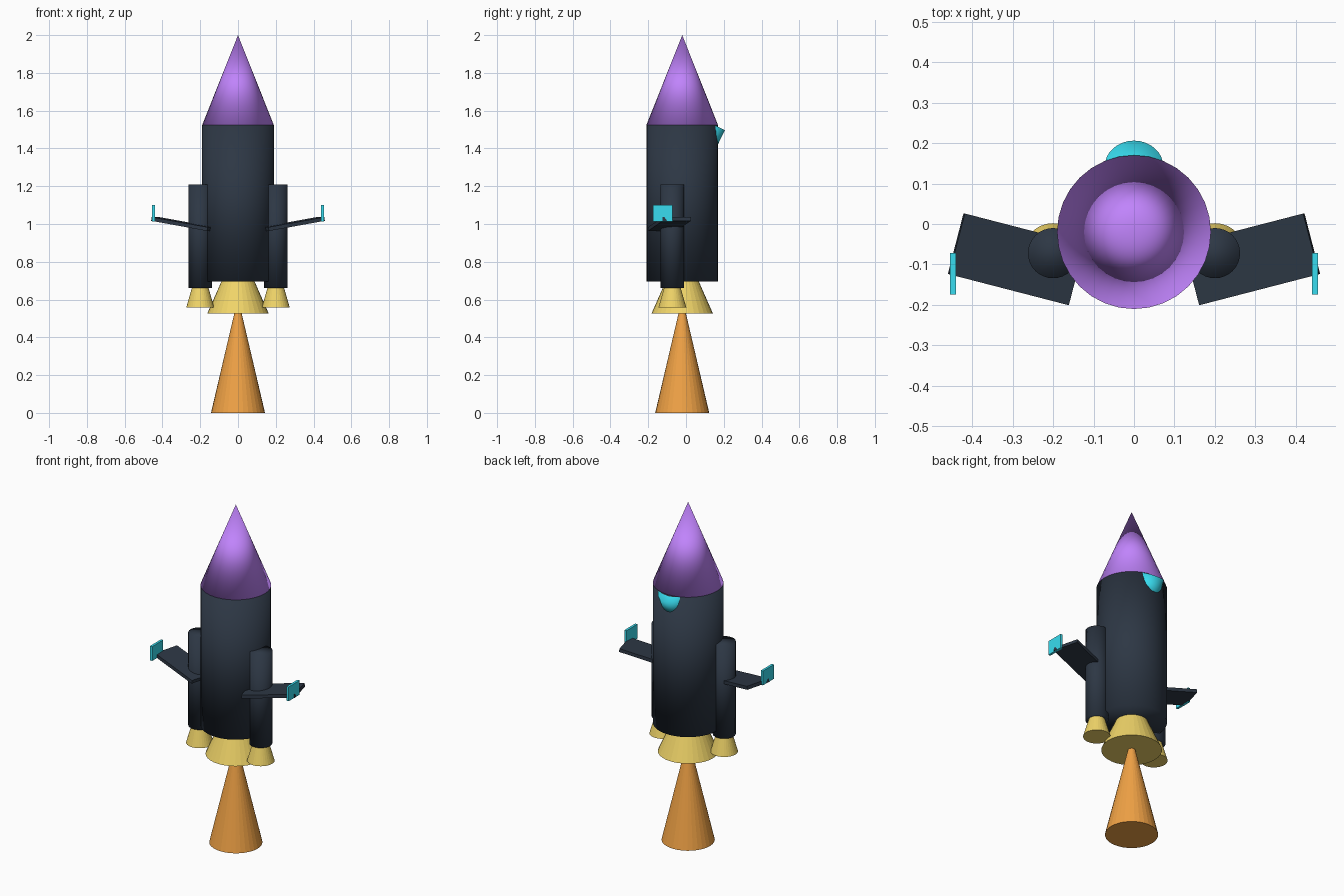
import bpy
from math import radians, sin, cos

if "Cube" in bpy.data.objects:
    bpy.data.objects.remove(bpy.data.objects["Cube"])


def material(name, rgb):
    m = bpy.data.materials.new(name)
    m.diffuse_color = (*rgb, 1)
    m.use_nodes = True
    m.node_tree.nodes["Principled BSDF"].inputs["Base Color"].default_value = m.diffuse_color
    return m


HULL = material("dark_hull", (0.026, 0.038, 0.058))
PURPLE = material("purple", (0.53, 0.23, 0.97))
GOLD = material("gold", (0.87, 0.66, 0.14))
ORANGE = material("orange", (0.87, 0.36, 0.06))
CYAN = material("cyan", (0.04, 0.72, 0.87))
CY = -0.02  # y of the main axis


def finish(name, mat, smooth):
    ob = bpy.context.object
    ob.name = name
    ob.data.materials.append(mat)
    if smooth:
        bpy.ops.object.shade_smooth()
    return ob


def frustum(name, x, y, z0, z1, r0, r1, mat, smooth=False):
    """Upright round part from z0 (radius r0) to z1 (radius r1)."""
    bpy.ops.mesh.primitive_cone_add(vertices=32, radius1=r0, radius2=r1,
                                    depth=z1 - z0, location=(x, y, (z0 + z1) / 2))
    return finish(name, mat, smooth)


def box(name, loc, size, rot, mat):
    bpy.ops.mesh.primitive_cube_add(size=1, location=loc, rotation=rot)
    bpy.context.object.scale = size
    return finish(name, mat, False)


# Main stack: fuselage, nose, nozzle and exhaust flame
frustum("fuselage", 0, CY, 0.695, 1.523, 0.19, 0.19, HULL, True)
frustum("nose_cone", 0, CY, 1.523, 2.0, 0.19, 0, PURPLE, True)
frustum("main_nozzle", 0, CY, 0.525, 0.70, 0.163, 0.086, GOLD)
frustum("flame", 0, CY, 0, 0.61, 0.143, 0, ORANGE)

# Window: short tilted cylinder emerging from the back of the fuselage
tilt, r, d = radians(26), 0.073, 0.12
cy = 0.206 - r * cos(tilt) - d / 2 * sin(tilt)
cz = 1.497 + r * sin(tilt) - d / 2 * cos(tilt)
bpy.ops.mesh.primitive_cylinder_add(vertices=32, radius=r, depth=d,
                                    location=(0, cy, cz), rotation=(-tilt, 0, 0))
finish("window", CYAN, True)

# Paired side parts
for side, s in (("left", -1), ("right", 1)):
    frustum(side + "_booster", s * 0.2, -0.072, 0.66, 1.21, 0.062, 0.062, HULL, True)
    frustum(side + "_booster_nozzle", s * 0.2, -0.072, 0.557, 0.665, 0.074, 0.043, GOLD)
    # Swept wing with upward slant
    box(side + "_wing", (s * 0.291, -0.087, 1.0), (0.31, 0.155, 0.02),
        (0, radians(-10 * s), radians(14.5 * s)), HULL)
    # Upright tip fin
    box(side + "_wing_tip_fin", (s * 0.447, -0.123, 1.057), (0.014, 0.102, 0.085),
        (0, 0, 0), CYAN)
